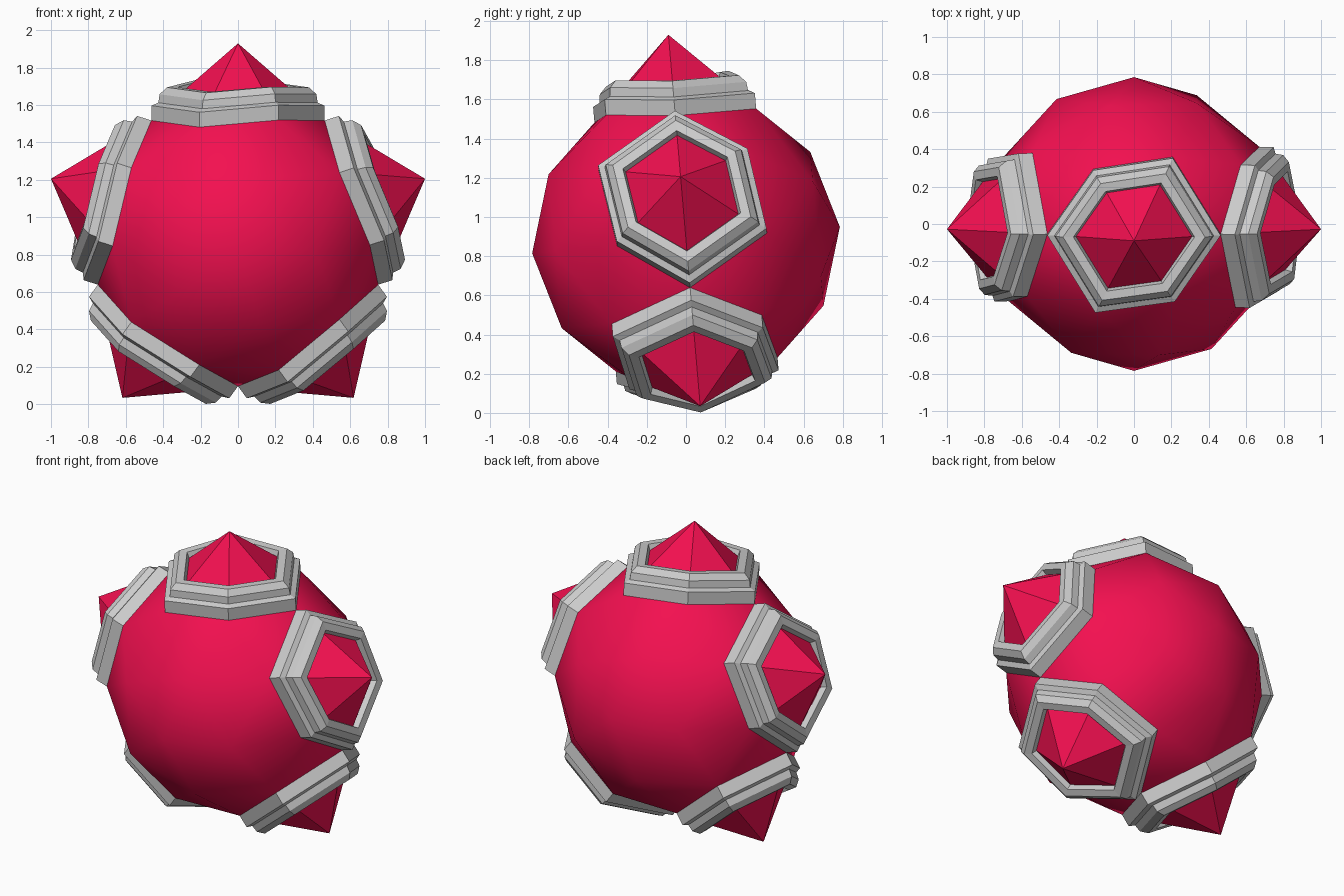
import bpy, bmesh, math
from mathutils import Vector, Matrix

if "Cube" in bpy.data.objects:
    bpy.data.objects.remove(bpy.data.objects["Cube"])

R = 0.788
APEX = 1.0515
TILT = math.radians(4.9)
CENTRE = Vector((0, 0, 0.882))

red = bpy.data.materials.new("red")
red.diffuse_color = (0.9, 0.005, 0.08, 1)
red.use_nodes = True
red.node_tree.nodes["Principled BSDF"].inputs["Base Color"].default_value = red.diffuse_color


def add_object(name, bm, mat=None):
    bmesh.ops.recalc_face_normals(bm, faces=bm.faces[:])
    mesh = bpy.data.meshes.new(name)
    bm.to_mesh(mesh)
    bm.free()
    ob = bpy.data.objects.new(name, mesh)
    bpy.context.collection.objects.link(ob)
    if mat:
        mesh.materials.append(mat)
    return ob


# Body: coarse icosphere, five-fold axis pointing along y, slightly tilted
body = bmesh.new()
bmesh.ops.create_icosphere(body, subdivisions=2, radius=R)
bmesh.ops.transform(body, verts=body.verts[:],
                    matrix=Matrix.Translation(CENTRE) @ Matrix.Rotation(math.pi / 2 + TILT, 4, 'X'))

# Collar cross-section: (scale of hexagon, height above body)
PROFILE = [(1, 0), (1, 0.08), (0.92, 0.095), (0.905, 0.14),
           (0.82, 0.176), (0.70, 0.176), (0.67, 0.14)]

opened = []
tilt = Matrix.Rotation(TILT, 3, 'X')
for k in range(5):
    a = math.radians(90 + 72 * k)
    axis = tilt @ Vector((math.cos(a), 0, math.sin(a)))
    side = tilt @ Vector((0, 1, 0))
    other = axis.cross(side)

    # The six body vertices around this spike form its hexagonal base
    hub = max(body.verts, key=lambda v: (v.co - CENTRE).normalized().dot(axis))
    opened.append(hub)
    base = [e.other_vert(hub).co.copy() for e in hub.link_edges]
    mid = sum(base, Vector()) / len(base)
    base.sort(key=lambda p: math.atan2((p - mid).dot(other), (p - mid).dot(side)))
    n = len(base)

    def loop(bm, s, h):
        return [bm.verts.new(mid + (p - mid) * s + axis * h) for p in base]

    # Stepped grey collar
    bm = bmesh.new()
    loops = [loop(bm, s, h) for s, h in PROFILE]
    for lo, hi in zip(loops, loops[1:]):
        for i in range(n):
            j = (i + 1) % n
            bm.faces.new((lo[i], lo[j], hi[j], hi[i]))
    add_object(f"collar_{k + 1}", bm)

    # Six-sided spike
    bm = bmesh.new()
    rim = loop(bm, *PROFILE[-1])
    tip = bm.verts.new(CENTRE + axis * APEX)
    for i in range(n):
        bm.faces.new((rim[i], rim[(i + 1) % n], tip))
    bm.faces.new(rim[::-1])
    add_object(f"spike_{k + 1}", bm, red)

# Open the body under each collar, shade it smooth
bmesh.ops.delete(body, geom=opened, context='VERTS')
for f in body.faces:
    f.smooth = True
add_object("body", body, red)
